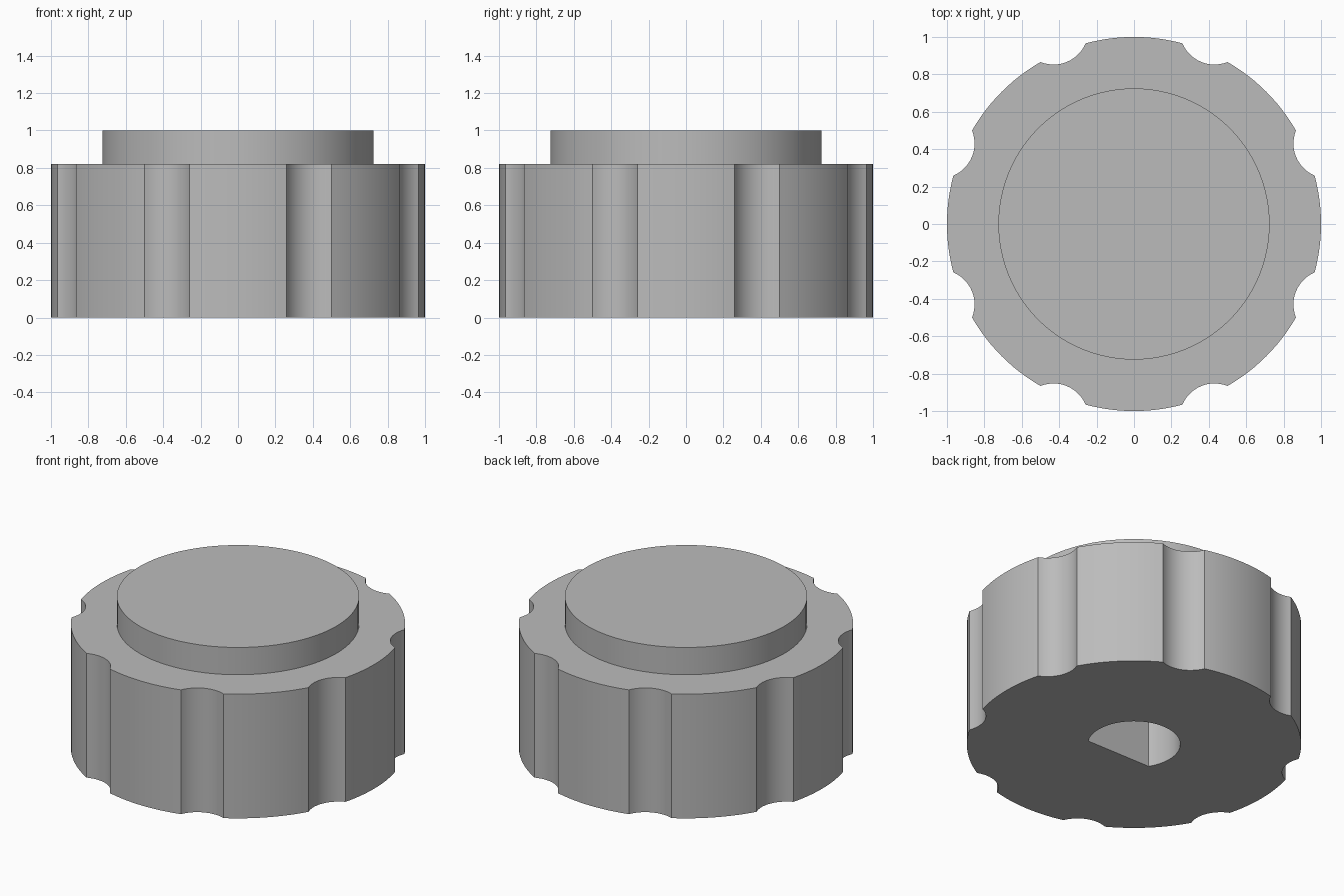
import bpy, bmesh
from math import sin, cos, radians, atan2, asin, acos, pi

cube = bpy.data.objects.get("Cube")
if cube:
    bpy.data.objects.remove(cube, do_unlink=True)

BODY_TOP, CAP_TOP, CAP_RADIUS = 0.82, 1.0, 0.725
NOTCHES, NOTCH_HALF = 8, radians(7.5)
NOTCH_DIST, NOTCH_RADIUS = 1.124, 0.186
HOLE_RADIUS, HOLE_FLAT, HOLE_DEPTH = 0.277, 0.145, 0.7


def arc(cx, cy, r, start, end, steps):
    """Points along an arc, both ends included."""
    angles = [start + (end - start) * i / steps for i in range(steps + 1)]
    return [(cx + r * cos(a), cy + r * sin(a)) for a in angles]


def grip_outline():
    """Round rim with evenly spaced finger notches."""
    pts = []
    pitch = 2 * pi / NOTCHES
    swing = atan2(sin(NOTCH_HALF), NOTCH_DIST - cos(NOTCH_HALF))
    for k in range(NOTCHES):
        mid = (k + 0.5) * pitch
        rim = arc(0, 0, 1, mid - pitch + NOTCH_HALF, mid - NOTCH_HALF, 12)
        scoop = arc(NOTCH_DIST * cos(mid), NOTCH_DIST * sin(mid), NOTCH_RADIUS,
                    mid + pi + swing, mid + pi - swing, 14)
        pts += rim + scoop[1:-1]
    return pts


def add_loop(bm, pts, z):
    verts = [bm.verts.new((x, y, z)) for x, y in pts]
    for a, b in zip(verts, verts[1:] + verts[:1]):
        bm.edges.new((a, b))
    return verts


def wall(bm, low, high):
    n = len(low)
    for i in range(n):
        j = (i + 1) % n
        bm.faces.new((low[i], low[j], high[j], high[i]))


def fill_between(bm, *loops):
    """Flat ring between an outer and an inner loop."""
    edges = [bm.edges.get((v[i - 1], v[i])) for v in loops for i in range(len(v))]
    bmesh.ops.triangle_fill(bm, use_beauty=True, edges=edges)


bm = bmesh.new()
outline = grip_outline()
circle = arc(0, 0, CAP_RADIUS, 0, 2 * pi, 96)[:-1]
flat = asin(HOLE_FLAT / HOLE_RADIUS)
d_shape = arc(0, 0, HOLE_RADIUS, -flat, pi + flat, 48)

# Notched grip
base = add_loop(bm, outline, 0)
shoulder = add_loop(bm, outline, BODY_TOP)
wall(bm, base, shoulder)

# Raised round cap
cap_low = add_loop(bm, circle, BODY_TOP)
cap_high = add_loop(bm, circle, CAP_TOP)
wall(bm, cap_low, cap_high)
bm.faces.new(cap_high)
fill_between(bm, shoulder, cap_low)

# Blind D-shaped shaft hole in the underside
hole_low = add_loop(bm, d_shape, 0)
hole_high = add_loop(bm, d_shape, HOLE_DEPTH)
wall(bm, hole_low, hole_high)
bm.faces.new(hole_high)
fill_between(bm, base, hole_low)

bmesh.ops.recalc_face_normals(bm, faces=bm.faces)
mesh = bpy.data.meshes.new("control_knob")
bm.to_mesh(mesh)
bm.free()
knob = bpy.data.objects.new("control_knob", mesh)
bpy.context.collection.objects.link(knob)

# Plain grey plastic
grey = bpy.data.materials.new("grey_plastic")
grey.use_nodes = True
colour = (0.5, 0.5, 0.5, 1)
grey.diffuse_color = colour
grey.node_tree.nodes["Principled BSDF"].inputs["Base Color"].default_value = colour
mesh.materials.append(grey)

bpy.ops.object.select_all(action="DESELECT")
knob.select_set(True)
bpy.context.view_layer.objects.active = knob
bpy.ops.object.shade_smooth_by_angle(angle=radians(25))
